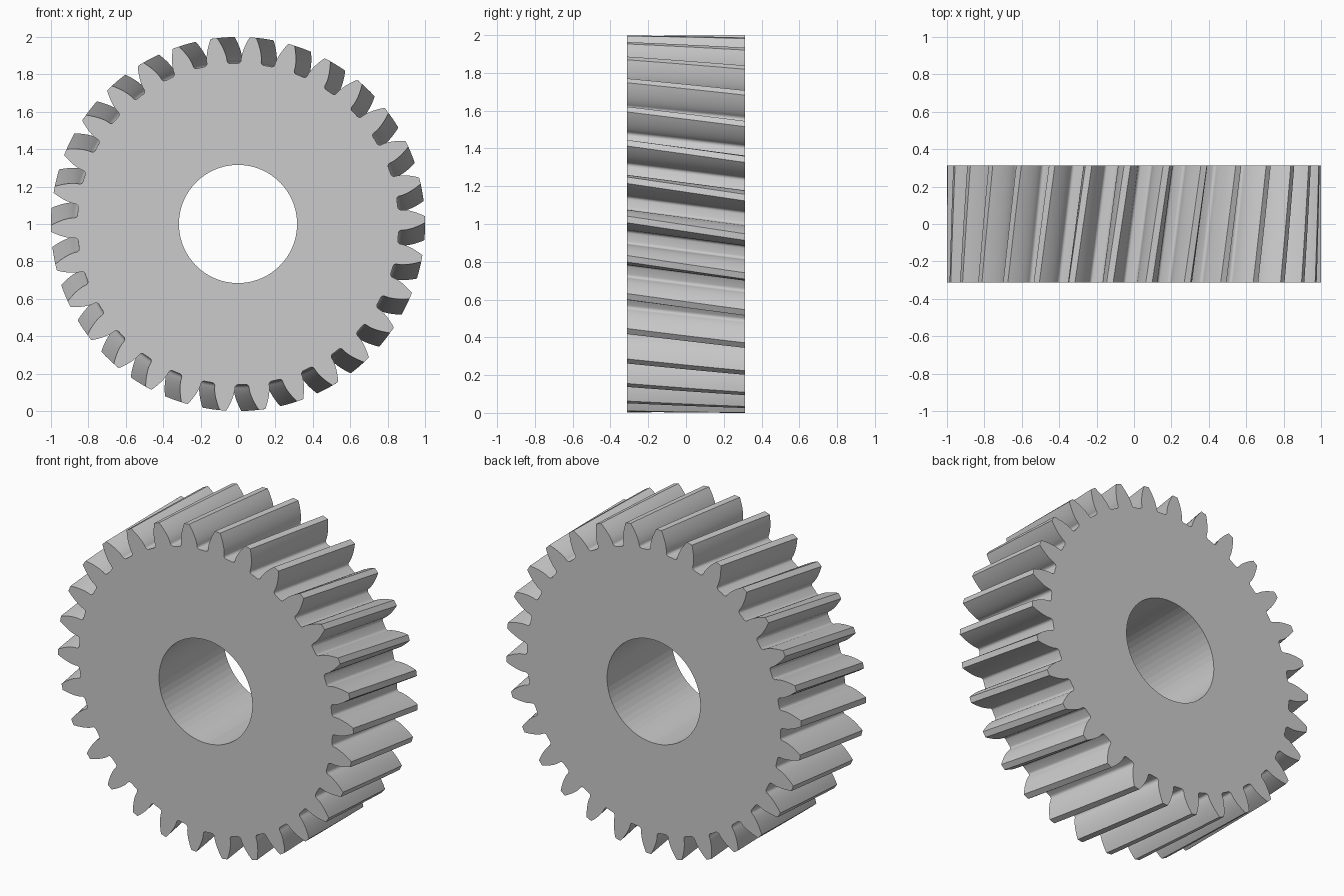
import bpy, bmesh, math

if "Cube" in bpy.data.objects:
    bpy.data.objects.remove(bpy.data.objects["Cube"])

TEETH = 30
R_TIP, R_PITCH, R_ROOT, R_BORE = 1.0, 0.9375, 0.859, 0.316
HALF_W = 0.3125
PRESSURE = math.radians(20)
R_BASE = R_PITCH * math.cos(PRESSURE)
THIN = 0.0055                      # backlash, as an angle
TWIST = -0.0937                    # helix rotation front to back
PHASE = math.radians(1.4)
SLICES = 8
FILLET = 0.017
PITCH = 2 * math.pi / TEETH


def inv(r):
    a = math.acos(min(1.0, R_BASE / r))
    return math.tan(a) - a


# Half tooth as (angle from tooth centre, radius), root to tip
base_half = PITCH / 4 + inv(R_PITCH) - THIN
half = []
rc = R_ROOT + FILLET
for i in range(5):
    t = math.pi / 2 * (1 - i / 4)
    half.append((base_half + FILLET * (1 - math.cos(t)) / rc, rc - FILLET * math.sin(t)))
for i in range(9):
    r = R_BASE + (R_TIP - R_BASE) * i / 8
    half.append((base_half - inv(r), r))

# One full pitch, starting at the middle of a gap
tooth = [(-PITCH / 2, R_ROOT)] + [(-a, r) for a, r in half] + [(a, r) for a, r in reversed(half)]
K = len(tooth)
N = K * TEETH

bm = bmesh.new()


def vert(angle, r, y):
    return bm.verts.new((r * math.cos(angle), y, 1 + r * math.sin(angle)))


# Twisted rings of the toothed outline
rings = []
for s in range(SLICES + 1):
    f = s / SLICES
    rings.append([vert(PHASE + k * PITCH + a + TWIST * f, r, HALF_W * (2 * f - 1))
                  for k in range(TEETH) for a, r in tooth])
for s in range(SLICES):
    a, b = rings[s], rings[s + 1]
    for i in range(N):
        j = (i + 1) % N
        bm.faces.new((a[i], a[j], b[j], b[i]))

# Straight bore, two facets per tooth
B = TEETH * 2
bores = [[vert(PHASE - PITCH / 2 + i * PITCH / 2, R_BORE, y) for i in range(B)]
         for y in (-HALF_W, HALF_W)]
bore_faces = []
for i in range(B):
    j = (i + 1) % B
    bore_faces.append(bm.faces.new((bores[0][i], bores[1][i], bores[1][j], bores[0][j])))

# Flat end faces, one sector per tooth
for ring, bore in ((rings[0], bores[0]), (rings[-1], bores[1])):
    for k in range(TEETH):
        outer = [ring[(k * K + i) % N] for i in range(K + 1)]
        inner = [bore[(2 * k + i) % B] for i in (2, 1, 0)]
        bm.faces.new(outer + inner)

# Smooth flanks, crisp edges, faceted bore
bmesh.ops.recalc_face_normals(bm, faces=bm.faces[:])
bm.normal_update()
for f in bm.faces:
    f.smooth = True
for f in bore_faces:
    f.smooth = False
for e in bm.edges:
    e.smooth = e.calc_face_angle(0) < math.radians(30)

mesh = bpy.data.meshes.new("helical_gear")
bm.to_mesh(mesh)
bm.free()
mat = bpy.data.materials.new("light grey metal")
mat.diffuse_color = (0.6, 0.6, 0.6, 1)
mat.use_nodes = True
mat.node_tree.nodes["Principled BSDF"].inputs["Base Color"].default_value = mat.diffuse_color
mesh.materials.append(mat)
gear = bpy.data.objects.new("helical_gear", mesh)
bpy.context.collection.objects.link(gear)
